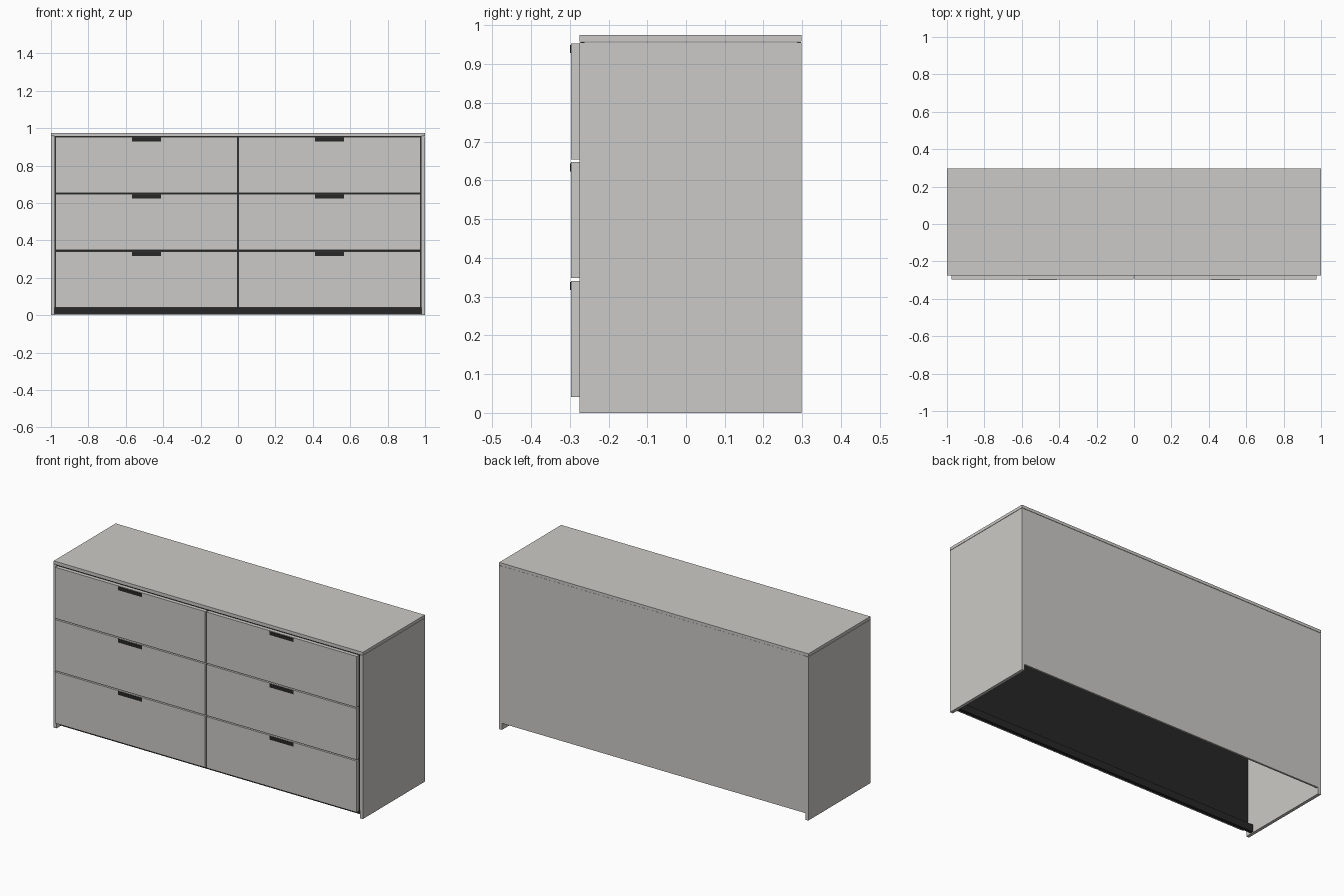
import bpy

if "Cube" in bpy.data.objects:
    bpy.data.objects.remove(bpy.data.objects["Cube"])


def material(name, rgb):
    mat = bpy.data.materials.new(name)
    mat.diffuse_color = (*rgb, 1.0)
    mat.use_nodes = True
    mat.node_tree.nodes["Principled BSDF"].inputs["Base Color"].default_value = mat.diffuse_color
    return mat


GREY = material("warm_grey", (0.60, 0.59, 0.57))
DARK = material("charcoal", (0.02, 0.02, 0.02))


def box(name, x, y, z, mat):
    """Axis-aligned box from (min, max) ranges."""
    ranges = (x, y, z)
    bpy.ops.mesh.primitive_cube_add(size=1, location=[(a + b) / 2 for a, b in ranges])
    obj = bpy.context.object
    obj.name = name
    obj.scale = [b - a for a, b in ranges]
    bpy.ops.object.transform_apply(location=False, rotation=False, scale=True)
    obj.data.materials.append(mat)
    return obj


FRONT, BACK = -0.275, 0.298      # carcass depth
FACE = -0.297                    # drawer face plane
INNER = 0.982                    # inner face of the side panels

# Carcass: worktop, side panels and back panel, open underneath
box("top_panel", (-1, 1), (FRONT, BACK), (0.958, 0.975), GREY)
for side, label in ((-1, "left"), (1, "right")):
    xs = sorted((side * INNER, side * 1.0))
    box(f"{label}_side_panel", xs, (FRONT, BACK), (0.0, 0.956), GREY)
box("back_panel", (-INNER, INNER), (0.286, 0.297), (0.038, 0.957), GREY)

# Dark board behind the drawer fronts and recessed plinth
box("front_backing", (-INNER, INNER), (-0.272, -0.262), (0.042, 0.957), DARK)
box("toe_kick", (-INNER, INNER), (-0.24, -0.222), (0.004, 0.046), DARK)

# Drawer fronts, two columns of three, each with a pull at its top edge
for row, (low, high) in enumerate(((0.041, 0.341), (0.348, 0.647), (0.654, 0.953))):
    for side, label in ((-1, "left"), (1, "right")):
        xs = sorted((side * 0.004, side * 0.976))
        box(f"{label}_drawer_front_{row + 1}", xs, (FACE, FRONT), (low, high), GREY)
        mid = side * 0.49
        box(f"{label}_drawer_pull_{row + 1}", (mid - 0.077, mid + 0.077),
            (FACE - 0.002, FACE + 0.003), (high - 0.024, high - 0.003), DARK)
